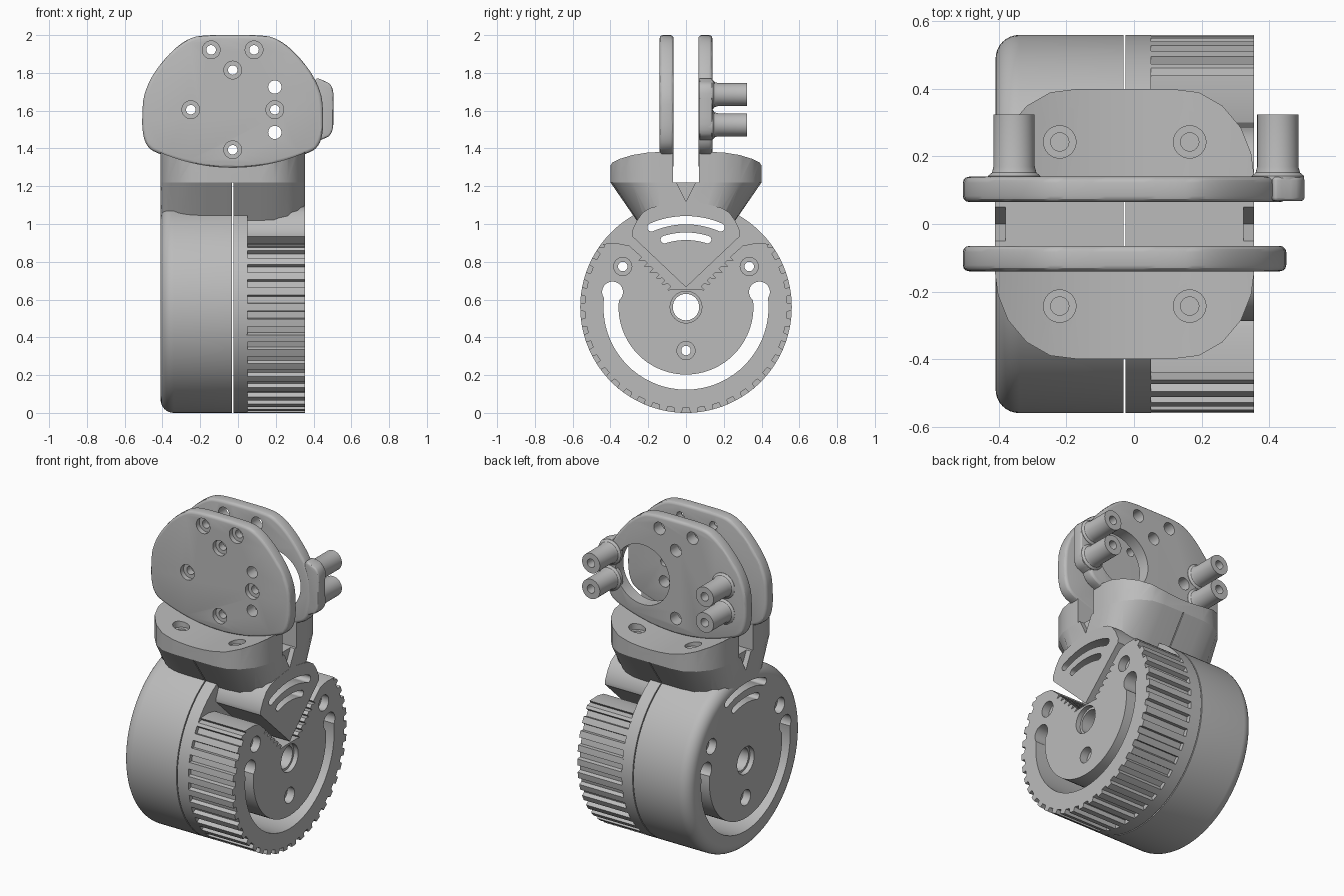
import bpy, bmesh
from math import sin, cos, pi, radians

if "Cube" in bpy.data.objects:
    bpy.data.objects.remove(bpy.data.objects["Cube"])

grey = bpy.data.materials.new("plain grey")
grey.use_nodes = True
grey.diffuse_color = (0.5, 0.5, 0.5, 1)
grey.node_tree.nodes["Principled BSDF"].inputs["Base Color"].default_value = (0.5, 0.5, 0.5, 1)

MID = -0.028      # middle plane of the housing in x
HUB = 0.56        # wheel axis height, and wheel radius
END = 0.355       # toothed end face
BACK = -0.41      # plain end face
GAP = 0.068       # half distance between the plates
PLACE = {"x": lambda u, v, d: (d, u, v),
         "y": lambda u, v, d: (u, d, v),
         "z": lambda u, v, d: (u, v, d)}


def finish(name, bm):
    bmesh.ops.recalc_face_normals(bm, faces=bm.faces)
    mesh = bpy.data.meshes.new(name)
    bm.to_mesh(mesh)
    bm.free()
    mesh.materials.append(grey)
    ob = bpy.data.objects.new(name, mesh)
    bpy.context.collection.objects.link(ob)
    return ob


def loft(name, rings, cap=True):
    """Skin a list of equal-length closed rings of 3D points."""
    bm = bmesh.new()
    vs = [[bm.verts.new(p) for p in ring] for ring in rings]
    n = len(vs[0])
    for a, b in zip(vs, vs[1:]):
        for i in range(n):
            bm.faces.new((a[i], a[(i + 1) % n], b[(i + 1) % n], b[i]))
    if cap:
        bm.faces.new(vs[0])
        bm.faces.new(vs[-1])
    return finish(name, bm)


def prism(name, pts, axis, a, b):
    return loft(name, [[PLACE[axis](u, v, d) for u, v in pts] for d in (a, b)])


def circle(u, v, r, n=40):
    return [(u + r * cos(2 * pi * i / n), v + r * sin(2 * pi * i / n)) for i in range(n)]


def lathe(name, profile, axis, u, v, n=40):
    """Turn (distance, radius) pairs about an axis through u, v."""
    return loft(name, [[PLACE[axis](p, q, d) for p, q in circle(u, v, r, n)] for d, r in profile])


def mirrored(half, centre=0.0):
    """Close a right-hand outline by reflecting it in its first coordinate."""
    left = [(centre - h, z) for h, z in reversed(half) if h > 0]
    return [(centre + h, z) for h, z in half] + left


def rounded(pts, times=2):
    for _ in range(times):
        out = []
        for (a, b), (c, d) in zip(pts, pts[1:] + pts[:1]):
            out += [(a * .75 + c * .25, b * .75 + d * .25), (a * .25 + c * .75, b * .25 + d * .75)]
        pts = out
    return pts


def arc(r, a0, a1, n=40):
    return [(r * cos(a0 + (a1 - a0) * i / n), HUB + r * sin(a0 + (a1 - a0) * i / n)) for i in range(n + 1)]


def arc_slot(r, w, a0, a1):
    """Curved slot with round ends around the wheel axis."""
    def end(a, start):
        u, v = r * cos(a), HUB + r * sin(a)
        return [(u + w * cos(start + pi * i / 8), v + w * sin(start + pi * i / 8)) for i in range(1, 8)]
    return arc(r + w, a0, a1) + end(a1, a1) + arc(r - w, a1, a0) + end(a0, a0 + pi)


def apply_modifier(ob, mod):
    bpy.context.view_layer.objects.active = ob
    bpy.ops.object.modifier_apply(modifier=mod.name)


def cut(targets, cutter):
    for ob in targets:
        mod = ob.modifiers.new("cut", "BOOLEAN")
        mod.operation = "DIFFERENCE"
        mod.solver = "EXACT"
        mod.object = cutter
        apply_modifier(ob, mod)
    bpy.data.objects.remove(cutter)


# Drum: plain half with a rounded rim, and a thin second half beyond the seam
f = 0.07
rim = [(BACK + f - f * cos(i * pi / 16), HUB - f + f * sin(i * pi / 16)) for i in range(9)]
drum = lathe("drum_housing", rim + [(MID - .003, HUB)], "x", 0, HUB, 128)
backing = lathe("drum_backing_disc", [(MID + .003, HUB), (.05, HUB)], "x", 0, HUB, 128)

# Toothed wheel with a V opening lined by clamp teeth
pitch = 2 * pi / 42
outer = []
for k in range(-35, 6):
    a = -pi / 2 + (k + 15) * pitch
    for da, r in ((-.04, HUB), (-.032, HUB - .025), (.032, HUB - .025), (.04, HUB), (.075, HUB)):
        outer.append((r * cos(a + da), HUB + r * sin(a + da)))
outer = [p for p in outer if p[1] < .885]
clamp = [(.44, .895), (.36, .897), (.30, .885)]
for i in range(6):
    u, v = .25 - i * .031, .84 - i * .031
    clamp += [(u, v), (u - .016, v - .016), (u + .002, v - .034), (u - .014, v - .048)][:3]
clamp += [(.06, .655)]
wheel = prism("toothed_wheel", outer + clamp + [(-u, v) for u, v in reversed(clamp)], "x", .045, END)

# Fan block that fills the V opening
fan_half = [(0, .665), (.285, .935), (.287, .96), (.262, 1.015), (.23, 1.06), (.19, 1.085),
            (.13, 1.1), (.06, 1.112), (0, 1.116)]
fan = prism("fan_block", mirrored(fan_half), "x", .045, END + .001)

# Flared neck and the two dished flanges on it
side = [(.383, .15), (.375, .21), (.345, .285), (.29, .35), (.22, .39), (.14, .4)]
edge = [(MID + h, y) for h, y in side] + [(MID - h, y) for h, y in reversed(side)]
loop = edge + [(x, -y) for x, y in reversed(edge)]
neck = loft("flared_neck", [[(x, y * s, z) for x, y in loop] for z, s in ((.93, .5), (1.22, 1))])
for sx in (BACK, END):
    cut([neck], prism("cutter", [(-.055, 1.23), (.055, 1.23), (0, 1.12)], "x", sx - .03, sx + .03))
seam = prism("cutter", [(MID - .003, -.6), (MID + .003, -.6), (MID + .003, .6), (MID - .003, .6)], "z", .5, 1.3)
cut([neck], seam)

flanges = []
for label, s in (("front", -1), ("back", 1)):
    pts = [(MID + .383, GAP)] + edge + [(MID - .383, GAP)]
    fl = prism(label + "_flange", [(x, s * y) for x, y in pts], "z", 1.22, 1.4)
    cut([fl], prism("cutter", circle(MID, 2.252, .952, 160), "y", -.6, .6))
    for x in (-.22, .165):
        cut([fl], prism("cutter", circle(x, s * .243, .027), "z", 1.24, 1.5))
        cut([fl], prism("cutter", circle(x, s * .243, .048), "z", 1.29, 1.5))
    flanges.append(fl)

# Slots, bolt holes and bore through the drum
core = [drum, backing, wheel]
whole = core + [fan, neck]
cut(whole, prism("cutter", arc_slot(.46, .022, pi / 2 - .41, pi / 2 + .41), "x", -.6, .6))
cut(whole, prism("cutter", arc_slot(.375, .02, pi / 2 - .31, pi / 2 + .31), "x", -.6, .6))
cut(core, prism("cutter", arc_slot(.397, .04, pi - .2, 2 * pi + .2), "x", -.6, .6))
for s in (-1, 1):
    cut(core, prism("cutter", circle(s * .389, .64, .055), "x", -.6, .6))
cut(core, prism("cutter", circle(0, HUB, .07), "x", -.6, .6))
for x in (END, BACK):
    body = wheel if x == END else drum
    cut([body], prism("cutter", circle(0, HUB, .084), "x", x - .03, x + .03))
for y, z in ((-.335, .775), (.335, .775), (0, .33)):
    cut(core, prism("cutter", circle(y, z, .025), "x", -.6, .6))
    for x in (END, BACK):
        body = wheel if x == END else drum
        cut([body], prism("cutter", circle(y, z, .048), "x", x - .05, x + .05))

# Upright plates
half = [(0, 2), (.15, 2), (.23, 1.985), (.32, 1.92), (.42, 1.80), (.47, 1.69), (.479, 1.6),
        (.479, 1.48), (.45, 1.40), (.375, 1.365), (.25, 1.325), (.12, 1.302), (0, 1.295)]
ear = [(.40, 1.78), (.44, 1.765), (.505, 1.735), (.505, 1.62), (.505, 1.475), (.44, 1.445), (.40, 1.43)]


def plate(name, pts, a, b):
    ob = prism(name, pts, "y", a, b)
    mod = ob.modifiers.new("soft edge", "BEVEL")
    mod.width = .018
    mod.segments = 3
    mod.angle_limit = radians(50)
    apply_modifier(ob, mod)
    return ob


outline = rounded(mirrored(half, MID))
front = plate("front_plate", outline, -.14, -GAP + .003)
back = plate("back_plate", outline, GAP - .003, .14)
lug = plate("back_plate_ear", rounded(ear), GAP, .14)

bolts = [(-.142, 1.922), (.085, 1.922), (MID, 1.815), (-.25, 1.605), (.195, 1.605), (MID, 1.393)]
for x, z in bolts:
    cut([front], prism("cutter", circle(x, z, .025), "y", -.3, 0))
    cut([front], prism("cutter", circle(x, z, .047), "y", -.3, -.11))
    if x < .19:
        cut([back], prism("cutter", circle(x, z, .038), "y", 0, .3))
for z in (1.725, 1.485):
    cut([front], prism("cutter", circle(.195, z, .035), "y", -.3, 0))
cut([back, lug], prism("cutter", circle(.2, 1.605, .185, 64), "y", 0, .3))

# Posts on the back plate, flared at the foot, with blind holes
posts = []
for sx, x in (("left", .426), ("right", -.355)):
    for sz, z in (("upper", 1.685), ("lower", 1.525)):
        post = lathe(sx + "_" + sz + "_post",
                     [(.12, .078), (.142, .078), (.152, .066), (.17, .061), (.324, .061)], "y", x, z)
        cut([post], prism("cutter", circle(x, z, .026, 24), "y", .2, .4))
        posts.append(post)

# Smooth curved surfaces, keep edges crisp
bpy.ops.object.select_all(action="DESELECT")
for ob in whole + flanges + posts + [front, back, lug]:
    ob.select_set(True)
bpy.context.view_layer.objects.active = drum
bpy.ops.object.shade_smooth_by_angle(angle=radians(30))
